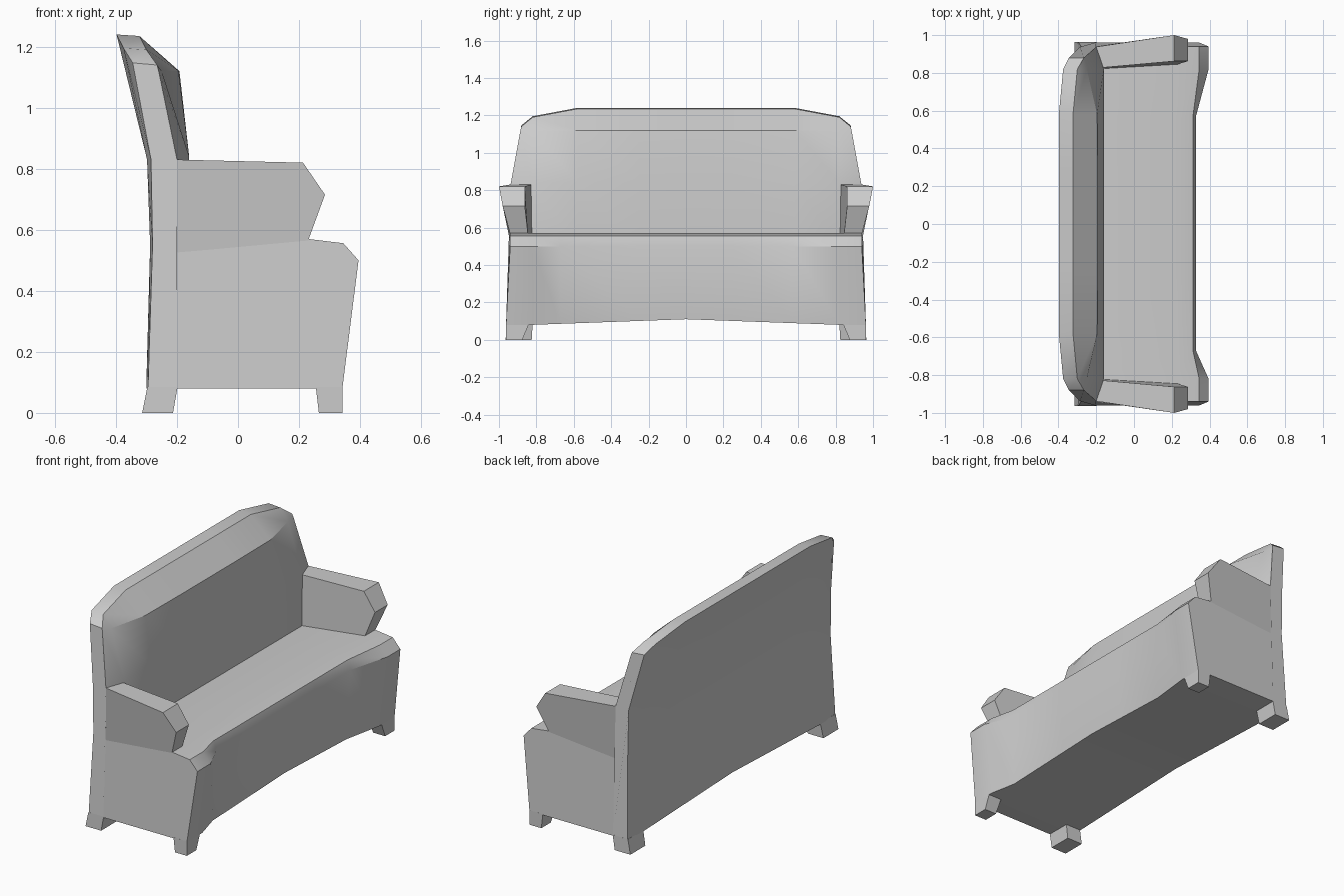
import bpy, bmesh, math

if "Cube" in bpy.data.objects:
    bpy.data.objects.remove(bpy.data.objects["Cube"])


def loft(name, rings, smooth=True):
    """Skin a series of closed rings and cap both ends."""
    bm = bmesh.new()
    rows = [[bm.verts.new(p) for p in r] for r in rings]
    n = len(rows[0])
    for a, b in zip(rows, rows[1:]):
        for i in range(n):
            j = (i + 1) % n
            bm.faces.new((a[i], a[j], b[j], b[i]))
    bm.faces.new(rows[0])
    bm.faces.new(rows[-1])
    bmesh.ops.recalc_face_normals(bm, faces=bm.faces)
    me = bpy.data.meshes.new(name)
    bm.to_mesh(me)
    bm.free()
    ob = bpy.data.objects.new(name, me)
    bpy.context.collection.objects.link(ob)
    if smooth:
        bpy.ops.object.select_all(action='DESELECT')
        ob.select_set(True)
        bpy.context.view_layer.objects.active = ob
        bpy.ops.object.shade_smooth_by_angle(angle=math.radians(28))
    return ob


def flip(ring):
    return [(x, -y, z) for x, y, z in ring]


def under(y):
    """Arched lower edge of the body."""
    return 0.11 - 0.03 * min(abs(y) / 0.82, 1)


# Backrest: curved slab with a padded front, thinning towards the ends
def back_ring(y, top, xb, xt, pad):
    return [(-0.30, y, under(y)), (-0.288, y, 0.55), (-0.298, y, 0.83),
            (xb, y, top), (xt, y, top - 0.005), (pad, y, 1.12),
            (-0.16, y, 0.84), (-0.16, y, 0.50), (-0.16, y, under(y))]


end = [(-0.295, 0.962, 0.08), (-0.28, 0.94, 0.55), (-0.285, 0.938, 0.83),
       (-0.345, 0.88, 1.147), (-0.265, 0.88, 1.14), (-0.26, 0.885, 1.12),
       (-0.20, 0.938, 0.83), (-0.20, 0.94, 0.53), (-0.20, 0.962, 0.08)]
half = [back_ring(0.25, 1.24, -0.398, -0.323, -0.192),
        back_ring(0.58, 1.24, -0.398, -0.323, -0.195),
        back_ring(0.82, 1.195, -0.375, -0.30, -0.25), end]
middle = back_ring(0, 1.24, -0.398, -0.323, -0.192)
loft("backrest", [flip(r) for r in reversed(half)] + [middle] + half)


# Seat base: front is drawn in along the middle, wider at both ends
def seat_ring(y, lip, edge, foot):
    s = 1 if y > 0 else -1
    e = abs(y) > 0.9
    yb = s * 0.962 if e else y
    return [(-0.20, yb, under(y)), (-0.20, y, 0.53), (0.23, y, 0.57),
            (edge, y, 0.556), (lip, y, 0.50), (foot, yb, under(y))]


ends = (0.395, 0.345, 0.342)
mid = (0.328, 0.312, 0.305)
loft("seat_base", [seat_ring(y, *(ends if abs(y) > 0.8 else mid))
                   for y in (-0.94, -0.82, -0.67, -0.25, 0, 0.25, 0.57, 0.82, 0.94)])

# Arms (outer and inner outlines) and short splayed feet, on both sides
arm_outer = [(-0.20, 0.938, 0.83), (0.213, 1.0, 0.82), (0.285, 0.98, 0.715),
             (0.23, 0.94, 0.565), (-0.20, 0.94, 0.525)]
arm_inner = [(-0.20, 0.825, 0.83), (0.213, 0.862, 0.82), (0.285, 0.862, 0.715),
             (0.23, 0.845, 0.565), (-0.20, 0.82, 0.525)]


def rect(x0, x1, y0, y1, z):
    return [(x0, y0, z), (x1, y0, z), (x1, y1, z), (x0, y1, z)]


parts = {
    "arm": [arm_outer, arm_inner],
    "front_foot": [rect(0.265, 0.342, 0.875, 0.962, 0), rect(0.255, 0.342, 0.84, 0.962, 0.085)],
    "back_foot": [rect(-0.314, -0.213, 0.825, 0.964, 0), rect(-0.297, -0.198, 0.82, 0.962, 0.085)],
}
for name, rings in parts.items():
    loft(name + "_left", rings, False)
    loft(name + "_right", [flip(r) for r in rings], False)
